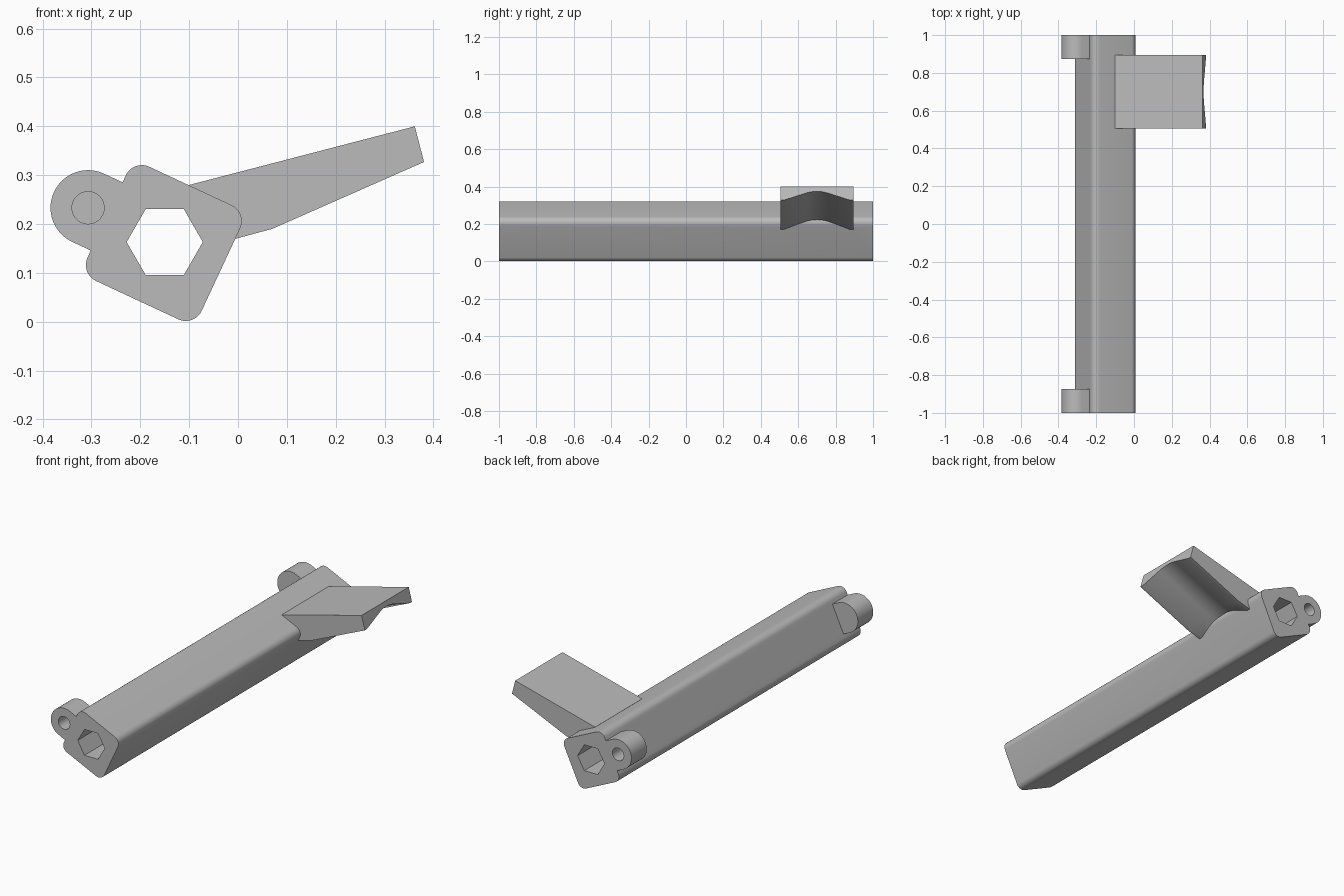
import bpy, bmesh
from math import sin, cos, radians, pi

if "Cube" in bpy.data.objects:
    bpy.data.objects.remove(bpy.data.objects["Cube"])

CX, CZ = -0.152, 0.161      # bar axis
TILT = radians(-25)         # bar roll about its axis
HALF, ROUND = 0.129, 0.036  # half width and corner radius

grey = bpy.data.materials.new("grey")
grey.use_nodes = True
grey.diffuse_color = (0.5, 0.5, 0.5, 1)
grey.node_tree.nodes["Principled BSDF"].inputs["Base Color"].default_value = (0.5, 0.5, 0.5, 1)


def arc(x, z, r, start, end, n):
    """Points on an arc, angles in degrees."""
    return [(x + r * cos(radians(start + (end - start) * i / n)),
             z + r * sin(radians(start + (end - start) * i / n))) for i in range(n + 1)]


def tilted(points):
    """Bar-local profile to world x, z."""
    c, s = cos(TILT), sin(TILT)
    return [(CX + x * c - z * s, CZ + x * s + z * c) for x, z in points]


def loft(name, sections):
    """Solid through equal-length (y, profile) sections."""
    bm = bmesh.new()
    rings = [[bm.verts.new((x, y, z)) for x, z in prof] for y, prof in sections]
    n = len(rings[0])
    for a, b in zip(rings, rings[1:]):
        for i in range(n):
            j = (i + 1) % n
            bm.faces.new((a[i], a[j], b[j], b[i]))
    bm.faces.new(rings[0])
    bm.faces.new(rings[-1])
    bmesh.ops.recalc_face_normals(bm, faces=bm.faces)
    mesh = bpy.data.meshes.new(name)
    bm.to_mesh(mesh)
    bm.free()
    mesh.materials.append(grey)
    ob = bpy.data.objects.new(name, mesh)
    bpy.context.collection.objects.link(ob)
    return ob


def prism(name, profile, y0, y1):
    return loft(name, [(y0, profile), (y1, profile)])


def combine(target, other, operation):
    mod = target.modifiers.new(other.name, 'BOOLEAN')
    mod.object, mod.operation, mod.solver = other, operation, 'EXACT'
    bpy.context.view_layer.objects.active = target
    bpy.ops.object.modifier_apply(modifier=mod.name)
    bpy.data.objects.remove(other)


# Square bar with rounded corners
c = HALF - ROUND
square = []
for k, (sx, sz) in enumerate([(1, 1), (-1, 1), (-1, -1), (1, -1)]):
    square += arc(sx * c, sz * c, ROUND, 90 * k, 90 * k + 90, 10)
bar = prism("lever_bar", tilted(square), -1, 1)

# Pivot lugs at both ends, each with a blind pin hole on its outer face
lug = [(-0.11, 0.077)] + arc(-0.171, 0, 0.077, 90, 270, 28) + [(-0.11, -0.077)]
pin = arc(-0.171, 0, 0.033, 0, 348.75, 31)
for side in (-1, 1):
    combine(bar, prism("pivot_lug", tilted(lug), side, side * 0.873), 'UNION')
    combine(bar, prism("pin_hole", tilted(pin), side * 1.1, side * 0.9), 'DIFFERENCE')


# Tapered thumb paddle with a rounded groove underneath
def groove(d):
    """Groove depth at distance d from the paddle centre line."""
    d = abs(d)
    if d < 0.06:
        return 0.049 - 0.33 * d * d / 0.12
    return max(0, 0.049 - 0.33 * (d - 0.03))


def paddle_profile(g):
    dx, dz = -sin(pi / 12) * g, cos(pi / 12) * g
    under = [(0.381, 0.327), (0.07, 0.19), (-0.03, 0.163)]
    return [(-0.1, 0.28), (0.362, 0.4)] + [(x + dx, z + dz) for x, z in under]


offsets = [-0.195, -0.178] + [i * 0.01 for i in range(-6, 7)] + [0.178, 0.195]
paddle = loft("paddle", [(0.7 + d, paddle_profile(groove(d))) for d in offsets])
combine(bar, paddle, 'UNION')

# Hexagonal bore through the whole bar
bore = arc(CX + 0.002, CZ + 0.002, 0.078, 0, 300, 5)
combine(bar, prism("hex_bore", bore, -1.1, 1.1), 'DIFFERENCE')

bpy.ops.object.select_all(action='DESELECT')
bar.select_set(True)
bpy.context.view_layer.objects.active = bar
bpy.ops.object.shade_smooth_by_angle(angle=radians(25))
